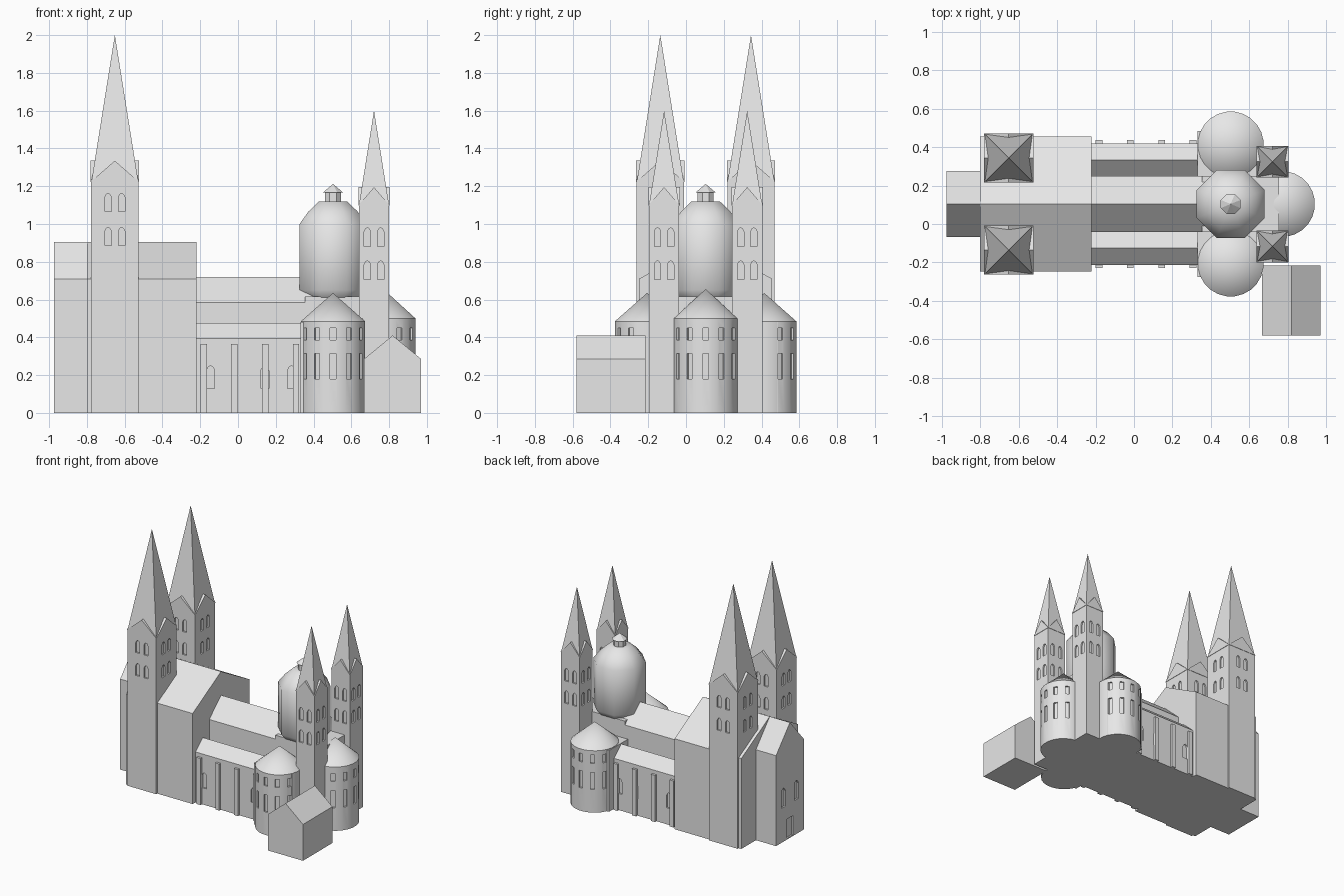
import bpy, bmesh, math
from mathutils import Vector

if "Cube" in bpy.data.objects:
    bpy.data.objects.remove(bpy.data.objects["Cube"])

AXIS = 0.104  # y of the building's long axis
stone = bpy.data.materials.new("light_grey_stone")
stone.diffuse_color = (0.8, 0.8, 0.8, 1)
stone.use_nodes = True
stone.node_tree.nodes["Principled BSDF"].inputs["Base Color"].default_value = stone.diffuse_color


def finish(name, bm, smooth=None):
    bmesh.ops.recalc_face_normals(bm, faces=bm.faces)
    mesh = bpy.data.meshes.new(name)
    bm.to_mesh(mesh)
    bm.free()
    mesh.materials.append(stone)
    ob = bpy.data.objects.new(name, mesh)
    bpy.context.collection.objects.link(ob)
    if smooth:
        shade(ob, smooth)
    return ob


def shade(ob, degrees):
    bpy.ops.object.select_all(action='DESELECT')
    ob.select_set(True)
    bpy.context.view_layer.objects.active = ob
    bpy.ops.object.shade_smooth_by_angle(angle=math.radians(degrees))


def prism(bm, pts, vec):
    """Closed solid from a planar outline swept along vec."""
    a = [bm.verts.new(p) for p in pts]
    b = [bm.verts.new(Vector(p) + Vector(vec)) for p in pts]
    bm.faces.new(a)
    bm.faces.new(b[::-1])
    n = len(a)
    for i in range(n):
        bm.faces.new((a[i], b[i], b[(i + 1) % n], a[(i + 1) % n]))


def box(name, x0, x1, y0, y1, z0, z1):
    bm = bmesh.new()
    prism(bm, [(x0, y0, z0), (x1, y0, z0), (x1, y1, z0), (x0, y1, z0)], (0, 0, z1 - z0))
    return finish(name, bm)


def house(name, x0, x1, y0, y1, eave, ridge, along='x'):
    """Gabled block with its ridge along x or y."""
    bm = bmesh.new()
    if along == 'x':
        pts = [(x0, y0, 0), (x0, y1, 0), (x0, y1, eave), (x0, (y0 + y1) / 2, ridge), (x0, y0, eave)]
        prism(bm, pts, (x1 - x0, 0, 0))
    else:
        pts = [(x0, y0, 0), (x1, y0, 0), (x1, y0, eave), ((x0 + x1) / 2, y0, ridge), (x0, y0, eave)]
        prism(bm, pts, (0, y1 - y0, 0))
    return finish(name, bm)


def lathe(name, profile, segs, cx, cy, smooth=None):
    """Revolve (radius, z) points; facets face the main axes."""
    bm = bmesh.new()
    k = 1 / math.cos(math.pi / segs)
    rings = []
    for r, z in profile:
        if r == 0:
            rings.append([bm.verts.new((cx, cy, z))])
        else:
            rings.append([bm.verts.new((cx + r * k * math.cos(t), cy + r * k * math.sin(t), z))
                          for t in [(i + 0.5) * 2 * math.pi / segs for i in range(segs)]])
    for lo, hi in zip(rings, rings[1:]):
        for i in range(segs):
            j = (i + 1) % segs
            if len(hi) == 1:
                bm.faces.new((lo[i], lo[j], hi[0]))
            else:
                bm.faces.new((lo[i], lo[j], hi[j], hi[i]))
    for ring in (rings[0], rings[-1]):
        if len(ring) > 1:
            bm.faces.new(ring)
    return finish(name, bm, smooth)


def opening(bm, pos, angle, w, h, arched=True, depth=0.012):
    """Window-shaped cutter; pos is its sill centre on the wall."""
    out = Vector((math.cos(angle), math.sin(angle), 0))
    side = Vector((-out.y, out.x, 0))
    prof = [(-w / 2, 0), (w / 2, 0)]
    if arched:
        prof += [(w / 2, h - w * 0.6), (w * 0.28, h - w * 0.15), (0, h),
                 (-w * 0.28, h - w * 0.15), (-w / 2, h - w * 0.6)]
    else:
        prof += [(w / 2, h), (-w / 2, h)]
    base = Vector(pos) - out * depth
    prism(bm, [base + side * u + Vector((0, 0, v)) for u, v in prof], out * (depth + 0.02))


def carve(ob, bm):
    """Cut the openings into a wall as shallow recesses."""
    cutter = finish("opening_cutter", bm)
    cutter.hide_render = True
    mod = ob.modifiers.new("openings", 'BOOLEAN')
    mod.operation = 'DIFFERENCE'
    mod.solver = 'EXACT'
    mod.object = cutter
    bpy.ops.object.select_all(action='DESELECT')
    ob.select_set(True)
    bpy.context.view_layer.objects.active = ob
    bpy.ops.object.modifier_apply(modifier=mod.name)
    bpy.data.objects.remove(cutter)


def tower(name, cx, cy, half, eave, gable, tip, sills, w, h, gap):
    """Square tower with paired windows, four gables and a spire."""
    body = box(name + "_shaft", cx - half, cx + half, cy - half, cy + half, 0, eave)
    bm = bmesh.new()
    for i in range(4):
        a = i * math.pi / 2
        c, s = round(math.cos(a)), round(math.sin(a))
        for z in sills:
            for u in (-gap, gap):
                opening(bm, (cx + c * half - s * u, cy + s * half + c * u, z), a, w, h)
    carve(body, bm)
    g = half + 0.003
    for tag, ux, uy in (("x", 1, 0), ("y", 0, 1)):
        bm = bmesh.new()
        pts = [(cx - ux * g - uy * g, cy - uy * g - ux * g, eave - 0.012),
               (cx - ux * g + uy * g, cy - uy * g + ux * g, eave - 0.012),
               (cx - ux * g, cy - uy * g, gable)]
        prism(bm, pts, (2 * g * ux, 2 * g * uy, 0))
        finish(name + "_gables_" + tag, bm)
    lathe(name + "_spire", [(half * 0.985, eave - 0.005), (0, tip)], 4, cx, cy)


def apse(name, cx, cy, facing, eave, tip):
    """Round apse with two rows of windows and a cone roof."""
    r = 0.17
    ob = lathe(name, [(r, 0), (r, eave), (0, tip)], 24, cx, cy)
    bm = bmesh.new()
    for d in (-60, -30, 0, 30, 60):
        a = math.radians(facing + d)
        p = (cx + r * math.cos(a), cy + r * math.sin(a))
        opening(bm, (*p, 0.18), a, 0.03, 0.135, False)
        opening(bm, (*p, 0.385), a, 0.03, 0.065, False)
    carve(ob, bm)
    shade(ob, 30)


# West block and porch
house("west_block", -0.80, -0.22, AXIS - 0.352, AXIS + 0.352, 0.71, 0.905)
porch = house("west_porch", -0.975, -0.78, AXIS - 0.172, AXIS + 0.172, 0.71, 0.905)
cut = bmesh.new()
for dy in (-0.08, 0.08):
    opening(cut, (-0.975, AXIS + dy, 0.27), math.pi, 0.05, 0.15)
opening(cut, (-0.975, AXIS, 0.01), math.pi, 0.07, 0.15, False)
carve(porch, cut)

# Nave
house("nave", -0.23, 0.40, AXIS - 0.146, AXIS + 0.146, 0.585, 0.72)

# Crossing, choir and transept
box("crossing_block", 0.355, 0.755, AXIS - 0.146, AXIS + 0.146, 0, 0.615)
box("transept", 0.33, 0.66, AXIS - 0.38, AXIS + 0.38, 0, 0.48)

# Dome and lantern
lathe("dome", [(0.147, 0.61), (0.177, 0.65), (0.177, 1.0), (0.13, 1.066), (0.075, 1.12)],
      8, 0.503, AXIS, 46)
lathe("lantern", [(0.042, 1.11), (0.042, 1.17)], 8, 0.503, AXIS)
lathe("lantern_roof", [(0.052, 1.168), (0, 1.212)], 8, 0.503, AXIS)

# East apse
apse("east_apse", 0.77, AXIS, 0, 0.50, 0.655)

# Parts repeated on the south and north sides
for side, s in (("south", -1), ("north", 1)):
    ya, yb = sorted((AXIS + s * 0.14, AXIS + s * 0.316))
    aisle = house(side + "_aisle", -0.23, 0.34, ya, yb, 0.395, 0.475)
    wall = AXIS + s * 0.316
    cut = bmesh.new()
    for x in (-0.145, 0.142, 0.283):
        opening(cut, (x, wall, 0.13), s * math.pi / 2, 0.042, 0.12)
    carve(aisle, cut)
    for i in range(4):
        x = -0.182 + i * 0.163
        y0, y1 = sorted((wall - s * 0.02, wall + s * 0.018))
        box(f"{side}_buttress_{i + 1}", x - 0.017, x + 0.017, y0, y1, 0, 0.365)
    apse(side + "_apse", 0.503, AXIS + s * 0.31, s * 90, 0.485, 0.635)
    tower(side + "_west_tower", -0.652, AXIS + s * 0.24, 0.125, 1.235, 1.335, 2.0,
          (0.885, 1.065), 0.034, 0.097, 0.036)
    tower(side + "_east_tower", 0.72, AXIS + s * 0.22, 0.08, 1.11, 1.195, 1.6,
          (0.705, 0.88), 0.034, 0.1, 0.035)

# Annex
house("annex", 0.667, 0.97, -0.58, -0.215, 0.285, 0.41, 'y')
